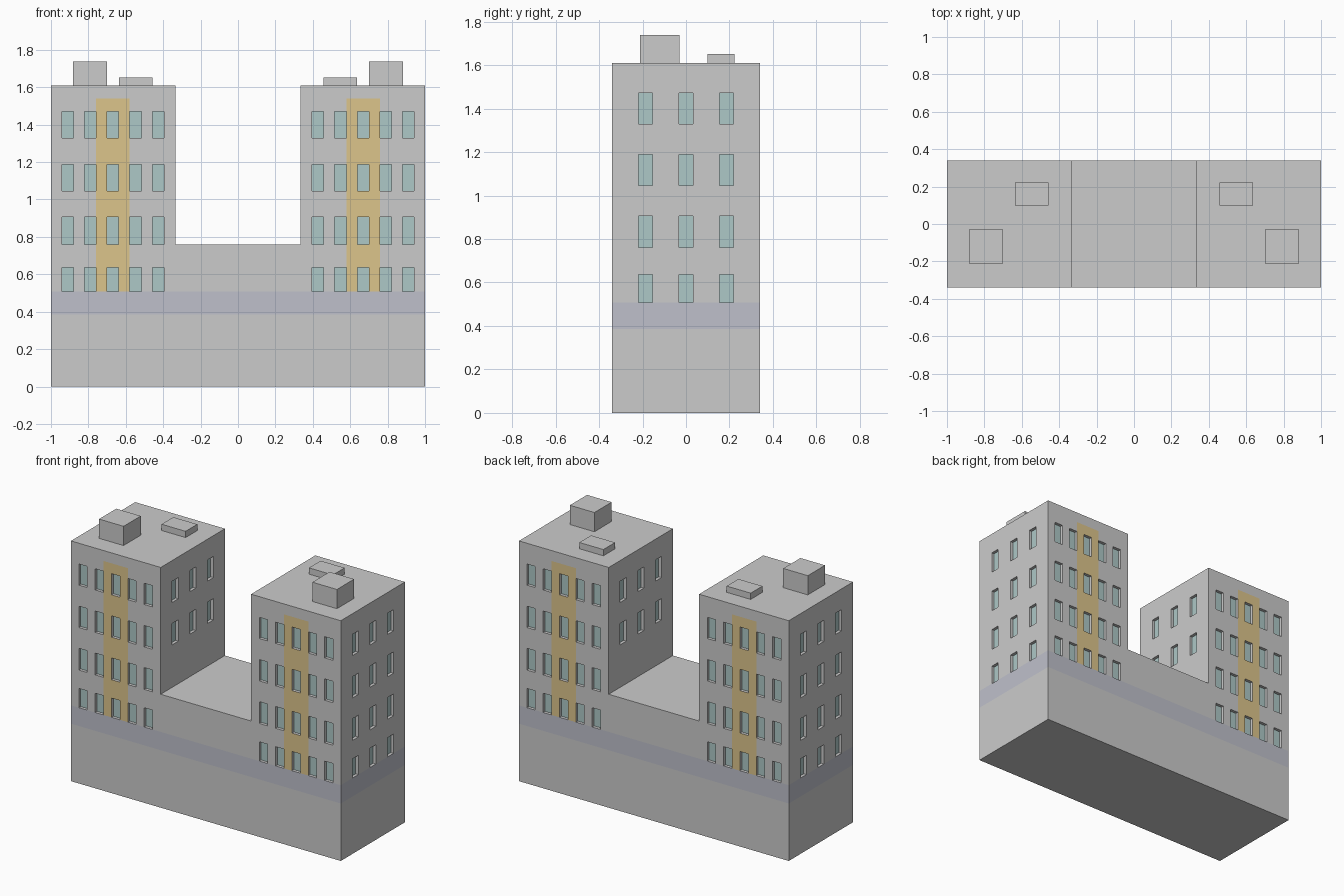
import bpy, bmesh
from mathutils import Vector

if "Cube" in bpy.data.objects:
    bpy.data.objects.remove(bpy.data.objects["Cube"])

HX, HY, INNER = 1.0, 0.34, 0.335          # half length, half depth, tower inner edge
PODIUM, TOP, RECESS = 0.76, 1.61, 0.02
ROWS = [(0.508, 0.637), (0.76, 0.906), (1.045, 1.188), (1.329, 1.471)]
BAND = (0.385, 0.508)
STRIPE_TOP = 1.54


def material(name, rgb):
    m = bpy.data.materials.new(name)
    m.diffuse_color = (*rgb, 1)
    m.use_nodes = True
    m.node_tree.nodes["Principled BSDF"].inputs["Base Color"].default_value = m.diffuse_color
    return m


grey = material("wall_grey", (0.6, 0.6, 0.6))
blue = material("band_blue_grey", (0.52, 0.53, 0.6))
ochre = material("stripe_ochre", (0.72, 0.56, 0.26))
teal = material("glass_teal", (0.42, 0.58, 0.57))


def face(bm, pts, facing, mat=0):
    f = bm.faces.new([bm.verts.new(p) for p in pts])
    f.normal_update()
    if f.normal.dot(facing) < 0:
        f.normal_flip()
    f.material_index = mat


def finish(bm, name, mats):
    bmesh.ops.remove_doubles(bm, verts=bm.verts, dist=1e-5)
    me = bpy.data.meshes.new(name)
    bm.to_mesh(me)
    bm.free()
    for m in mats:
        me.materials.append(m)
    bpy.context.collection.objects.link(bpy.data.objects.new(name, me))


def spans(centres, width):
    return [(c - width / 2, c + width / 2) for c in centres]


def wall(origin, udir, normal, ends, cols, rows, z0, stripes=(), notch=False):
    """Wall grid with recessed windows, a coloured band and vertical stripes."""
    o, ud, n = Vector(origin), Vector(udir), Vector(normal)
    P = lambda u, z, d=0: o + ud * u + Vector((0, 0, z)) - n * d
    cuts = lambda vals: sorted({round(v, 4) for v in vals})
    us = cuts([*ends, *(v for s in (*cols, *stripes) for v in s)]
              + ([-INNER, INNER] if notch else []))
    zs = [z0, PODIUM, TOP, *BAND, STRIPE_TOP, *(v for r in rows for v in r)]
    zs = cuts(z for z in zs if z >= z0)
    inside = lambda v, ranges: any(a < v < b for a, b in ranges)
    for a, b in zip(us, us[1:]):
        for c, d in zip(zs, zs[1:]):
            u, z = (a + b) / 2, (c + d) / 2
            if notch and abs(u) < INNER and z > PODIUM:
                continue
            ring = [(a, c), (b, c), (b, d), (a, d)]
            if inside(u, cols) and inside(z, rows):
                face(panes, [P(*q, RECESS) for q in ring], n)
                for p, q in zip(ring, ring[1:] + ring[:1]):
                    mid = (P(*p) + P(*q)) / 2
                    face(body, [P(*p), P(*q), P(*q, RECESS), P(*p, RECESS)],
                         P(u, z) - mid)
            else:
                mat = 1 if inside(z, [BAND]) else 0
                if inside(u, stripes) and BAND[1] < z < STRIPE_TOP:
                    mat = 2
                face(body, [P(*q) for q in ring], n, mat)


body, panes = bmesh.new(), bmesh.new()
front_cols = spans([s * 0.669 + i * 0.121 for s in (-1, 1) for i in range(-2, 3)], 0.062)
side_cols = spans([-0.186, 0, 0.186], 0.064)
stripes = spans([-0.669, 0.669], 0.18)

# Front and back, outer ends, and tower faces above the podium
for s in (-1, 1):
    wall((0, s * HY, 0), (1, 0, 0), (0, s, 0), (-HX, HX), front_cols, ROWS, 0,
         stripes, notch=True)
    wall((s * HX, 0, 0), (0, 1, 0), (s, 0, 0), (-HY, HY), side_cols, ROWS, 0)
    wall((s * INNER, 0, 0), (0, 1, 0), (-s, 0, 0), (-HY, HY), side_cols, ROWS[2:], PODIUM)

# Roofs and underside
for x0, x1, z, up in [(-HX, -INNER, TOP, 1), (INNER, HX, TOP, 1),
                      (-INNER, INNER, PODIUM, 1), (-HX, HX, 0, -1)]:
    face(body, [(x0, -HY, z), (x1, -HY, z), (x1, HY, z), (x0, HY, z)], Vector((0, 0, up)))

finish(body, "twin_tower_block", [grey, blue, ochre])
finish(panes, "window_panes", [teal])


# Rooftop boxes, mirrored between the towers
def box(name, x, y, z):
    bpy.ops.mesh.primitive_cube_add(size=1, location=[sum(r) / 2 for r in (x, y, z)])
    ob = bpy.context.object
    ob.name = name
    ob.scale = [abs(r[1] - r[0]) for r in (x, y, z)]


for s, side in ((-1, "left"), (1, "right")):
    box("roof_cabin_" + side, (s * 0.70, s * 0.882), (-0.212, -0.03), (TOP, 1.739))
    box("roof_vent_" + side, (s * 0.457, s * 0.635), (0.098, 0.222), (TOP, 1.652))
